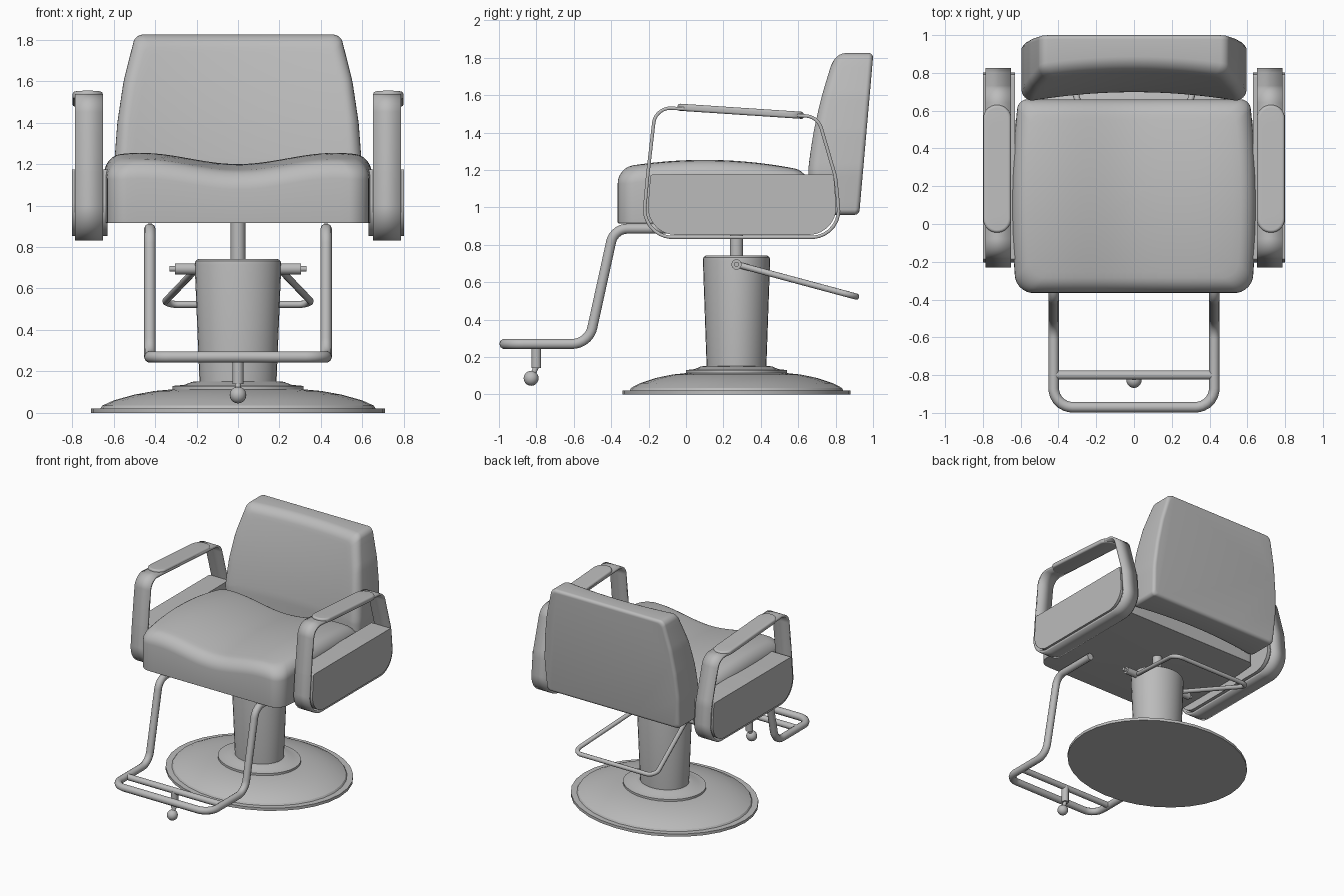
import bpy, bmesh, math
from mathutils import Vector

cube = bpy.data.objects.get("Cube")
if cube:
    bpy.data.objects.remove(cube)

GREY = (0.5, 0.5, 0.5, 1)
mat = bpy.data.materials.new("plain grey")
mat.use_nodes = True
mat.diffuse_color = GREY
mat.node_tree.nodes["Principled BSDF"].inputs["Base Color"].default_value = GREY


def finish(obj, angle=40):
    obj.data.materials.clear()
    obj.data.materials.append(mat)
    bpy.ops.object.select_all(action="DESELECT")
    obj.select_set(True)
    bpy.context.view_layer.objects.active = obj
    bpy.ops.object.shade_smooth_by_angle(angle=math.radians(angle))
    return obj


def from_bmesh(name, bm, angle=40):
    bmesh.ops.recalc_face_normals(bm, faces=bm.faces)
    mesh = bpy.data.meshes.new(name)
    bm.to_mesh(mesh)
    bm.free()
    obj = bpy.data.objects.new(name, mesh)
    bpy.context.collection.objects.link(obj)
    return finish(obj, angle)


def fillet(points, radii, closed=True, step=None, arc=7):
    """Path with rounded corners; step adds points along straight runs."""
    pts = [Vector(p) for p in points]
    n = len(pts)
    if not isinstance(radii, (list, tuple)):
        radii = [radii] * n
    out = []
    for i, p in enumerate(pts):
        if radii[i] == 0 or (not closed and i in (0, n - 1)):
            out.append(p)
            continue
        a, b = pts[i - 1] - p, pts[(i + 1) % n] - p
        half = a.angle(b) / 2
        t = min(radii[i] / math.tan(half), 0.49 * a.length, 0.49 * b.length)
        r = t * math.tan(half)
        a.normalize()
        b.normalize()
        axis = (a + b).normalized()
        centre = p + axis * (r / math.sin(half))
        start, end = p + a * t - centre, p + b * t - centre
        out += [centre + (start.lerp(end, k / arc)).normalized() * r for k in range(arc + 1)]
    if step:
        dense = []
        for i, p in enumerate(out):
            q = out[(i + 1) % len(out)]
            m = max(1, math.ceil((q - p).length / step))
            dense += [p.lerp(q, k / m) for k in range(m)]
        out = dense
    return out


def loft(name, rings, angle=40):
    bm = bmesh.new()
    rows = [[bm.verts.new(p) for p in ring] for ring in rings]
    for lo, hi in zip(rows, rows[1:]):
        for i in range(len(lo)):
            j = (i + 1) % len(lo)
            bm.faces.new((lo[i], lo[j], hi[j], hi[i]))
    bm.faces.new(rows[0][::-1])
    bm.faces.new(rows[-1])
    return from_bmesh(name, bm, angle)


def cushion(name, outline, top, bottom, r_top, r_bottom, place, inner=10):
    """Padded slab: an outline between two height functions, rims rounded."""
    us, vs = [p[0] for p in outline], [p[1] for p in outline]
    cu, cv = (min(us) + max(us)) / 2, (min(vs) + max(vs)) / 2
    hu, hv = max(us) - cu, max(vs) - cv

    def ring(inset, scale, height, drop):
        pts = []
        for p in outline:
            u = cu + (p[0] - cu) * (1 - inset / hu) * scale
            v = cv + (p[1] - cv) * (1 - inset / hv) * scale
            pts.append(place(u, v, height(u, v) + drop))
        return pts

    turns = [k / 6 * math.pi / 2 for k in range(7)]
    rings = [ring(r_bottom * (1 - math.sin(a)), 1, bottom, r_bottom * (1 - math.cos(a))) for a in turns]
    rings += [ring(r_top * (1 - math.cos(a)), 1, top, -r_top * (1 - math.sin(a))) for a in turns]
    rings += [ring(r_top, 1 - k / inner, top, 0) for k in range(1, inner)]
    rings.append(ring(r_top, 0.02, top, 0))
    return loft(name, rings)


def tube(name, path, radius):
    curve = bpy.data.curves.new(name, "CURVE")
    curve.dimensions = "3D"
    curve.bevel_depth = radius
    curve.bevel_resolution = 3
    curve.use_fill_caps = True
    spline = curve.splines.new("POLY")
    spline.points.add(len(path) - 1)
    for point, p in zip(spline.points, path):
        point.co = (*p, 1)
    obj = bpy.data.objects.new(name, curve)
    bpy.context.collection.objects.link(obj)
    bpy.ops.object.select_all(action="DESELECT")
    obj.select_set(True)
    bpy.context.view_layer.objects.active = obj
    bpy.ops.object.convert(target="MESH")
    return finish(bpy.context.object)


def turned(name, profile, squash=1.0, y=0.27, sides=32):
    rings = []
    for r, z in profile:
        angles = [2 * math.pi * k / sides for k in range(sides)]
        rings.append([(r * math.cos(a), y + r * squash * math.sin(a), z) for a in angles])
    return loft(name, rings, 30)


def mirrored(points):
    return points + [(-x, y, z) for x, y, z in reversed(points)]


# Oval base, collar and tapered column
OVAL = 0.86
turned("base_plate", [(0.71, 0), (0.71, 0.022), (0.66, 0.022)], OVAL)
turned("base_dome", [(0.665, 0.02), (0.655, 0.035), (0.6, 0.06), (0.5, 0.088),
                     (0.4, 0.106), (0.3, 0.115)], OVAL)
turned("base_collar", [(0.315, 0.11), (0.315, 0.13), (0.26, 0.135), (0.22, 0.15), (0.18, 0.152)], OVAL)
turned("column", [(0.185, 0.13), (0.209, 0.715), (0.206, 0.732), (0.192, 0.742)], OVAL)
turned("piston", [(0.035, 0.73), (0.035, 0.92)])

# Seat with a dished, crowned top
plan = fillet([(-0.64, -0.365, 0), (0.64, -0.365, 0), (0.64, 0.66, 0), (-0.64, 0.66, 0)],
              [0.09, 0.09, 0.05, 0.05], step=0.05)
plan = [(p.x * (1.008 - 0.16 * (p.y - 0.1) ** 2), p.y) for p in plan]
cushion("seat", plan,
        lambda x, y: 1.227 - 0.027 * math.cos(math.pi * x / 0.47) - 0.2 * (y - 0.1) ** 2,
        lambda x, y: 0.915, 0.08, 0.004, lambda u, v, d: (u, v, d), 14)

# Backrest, hollowed in front and leaning back
right_edge = [(0.585, 0.96, 0), (0.597, 1.2, 0), (0.582, 1.4, 0), (0.552, 1.6, 0), (0.495, 1.825, 0)]
outline = fillet(right_edge + [(-x, z, 0) for x, z, _ in reversed(right_edge)],
                 [0.03, 0.6, 0.6, 0.6, 0.05, 0.05, 0.6, 0.6, 0.6, 0.03], step=0.05)


def back_front(x, z):
    rise = max(z - 1.2, 0)
    hollow = 0.045 * max(0, 1 - (x / 0.54) ** 2)
    return -(0.653 + 0.1 * rise + 0.17 * rise ** 2 + hollow)


cushion("backrest", outline, back_front, lambda x, z: -(0.925 + 0.088 * (z - 0.95)),
        0.06, 0.025, lambda u, v, d: (u, -d, v), 14)

# Arms: bent strap, side panel and pad on each side
strap_path = fillet([(0, -0.235, 0.84), (0, -0.205, 1.17), (0, -0.163, 1.535), (0, 0.705, 1.485),
                     (0, 0.8, 1.16), (0, 0.83, 0.84)], [0.17, 0.5, 0.09, 0.09, 0.3, 0.23], arc=9)
panel_path = fillet([(0, -0.215, 0.853), (0, -0.19, 1.175), (0, 0.79, 1.175), (0, 0.815, 0.853)],
                    [0.15, 0.012, 0.012, 0.22], arc=9)
pad_plan = fillet([(-0.073, -0.045, 0), (0.073, -0.045, 0), (0.073, 0.63, 0), (-0.073, 0.63, 0)], 0.07)

for side, label in ((1, "left"), (-1, "right")):
    bm = bmesh.new()
    inner, outer = ([bm.verts.new((side * x, p.y, p.z)) for p in strap_path] for x in (0.652, 0.787))
    for i in range(len(inner)):
        j = (i + 1) % len(inner)
        bm.faces.new((inner[i], inner[j], outer[j], outer[i]))
    strap = from_bmesh(label + "_arm_strap", bm)
    solid = strap.modifiers.new("thickness", "SOLIDIFY")
    solid.thickness = 0.018
    solid.offset = 0

    loft(label + "_side_panel", [[(side * x, p.y, p.z) for p in panel_path] for x in (0.63, 0.8)])

    cushion(label + "_arm_pad", pad_plan, lambda x, y: 1.555 - 0.066 * (y + 0.045),
            lambda x, y: 1.517 - 0.066 * (y + 0.045), 0.014, 0.012,
            lambda u, v, d: (side * 0.725 + u, v, d), 4)

# Footrest frame, crossbar and hanging knob
frame = mirrored([(-0.425, 0.0, 0.886), (-0.425, -0.385, 0.886), (-0.425, -0.52, 0.27),
                  (-0.425, -0.97, 0.27)])
tube("footrest_frame", fillet(frame, [0, 0.09, 0.11, 0.1, 0.1, 0.11, 0.09, 0], closed=False), 0.028)
tube("footrest_crossbar", [(-0.42, -0.8, 0.27), (0.42, -0.8, 0.27)], 0.024)
tube("footrest_stem", [(0, -0.8, 0.27), (0, -0.8, 0.14)], 0.027)
tube("knob_neck", [(0, -0.8, 0.15), (0, -0.825, 0.09)], 0.015)
bm = bmesh.new()
bmesh.ops.create_uvsphere(bm, u_segments=20, v_segments=12, radius=0.04)
bmesh.ops.translate(bm, verts=bm.verts, vec=(0, -0.828, 0.086))
from_bmesh("knob", bm)

# Pump lever: pivot axle and flared loop
tube("pivot_axle", [(-0.305, 0.27, 0.695), (0.305, 0.27, 0.695)], 0.028)
tube("pivot_pin", [(-0.33, 0.27, 0.695), (0.33, 0.27, 0.695)], 0.014)
lever = mirrored([(-0.2, 0.27, 0.695), (-0.365, 0.91, 0.523)])
tube("pump_lever", fillet(lever, 0.06, closed=False), 0.017)
